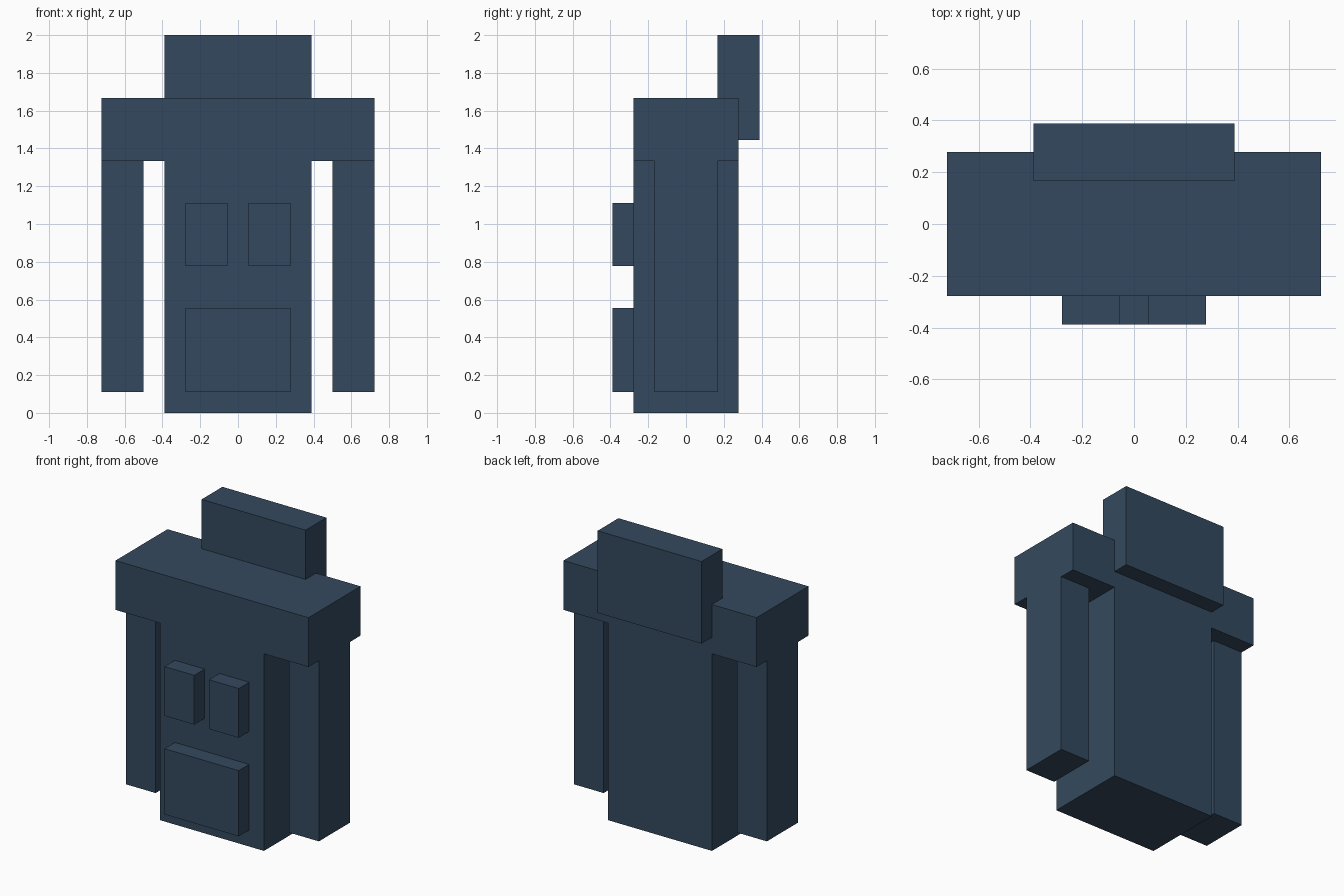
import bpy
import bmesh

cube = bpy.data.objects.get("Cube")
if cube:
    bpy.data.objects.remove(cube, do_unlink=True)

U = 1 / 18  # one grid step; the model is 36 steps tall


def linear(c):
    c /= 255
    return c / 12.92 if c <= 0.04045 else ((c + 0.055) / 1.055) ** 2.4


color = tuple(linear(c) for c in (52, 73, 94)) + (1.0,)
mat = bpy.data.materials.new("slate_blue")
mat.use_nodes = True
mat.diffuse_color = color
mat.node_tree.nodes["Principled BSDF"].inputs["Base Color"].default_value = color


def prism(name, profile, y0, y1):
    """Extrude an x-z outline from y0 to y1 (all in grid steps)."""
    bm = bmesh.new()
    face = bm.faces.new([bm.verts.new((x * U, y0 * U, z * U)) for x, z in profile])
    ext = bmesh.ops.extrude_face_region(bm, geom=[face])
    verts = [v for v in ext["geom"] if isinstance(v, bmesh.types.BMVert)]
    bmesh.ops.translate(bm, verts=verts, vec=(0, (y1 - y0) * U, 0))
    bmesh.ops.recalc_face_normals(bm, faces=bm.faces)
    mesh = bpy.data.meshes.new(name)
    bm.to_mesh(mesh)
    bm.free()
    mesh.materials.append(mat)
    obj = bpy.data.objects.new(name, mesh)
    bpy.context.collection.objects.link(obj)
    return obj


def box(name, x, y, z):
    profile = [(x[0], z[0]), (x[1], z[0]), (x[1], z[1]), (x[0], z[1])]
    return prism(name, profile, *y)


# Torso and shoulders: one T-shaped block
half = [(7, 0), (7, 24), (13, 24), (13, 30)]
prism("torso", half + [(-x, z) for x, z in reversed(half)], -5, 5)

# Raised collar behind the shoulders
box("collar", (-7, 7), (3, 7), (26, 36))

# Sleeves and chest pockets, mirrored left and right
for side, s in (("left", 1), ("right", -1)):
    box(side + "_sleeve", sorted((9 * s, 13 * s)), (-3, 3), (2, 24))
    box(side + "_chest_pocket", sorted((s, 5 * s)), (-7, -5), (14, 20))

# Wide front pocket
box("lower_pocket", (-5, 5), (-7, -5), (2, 10))
